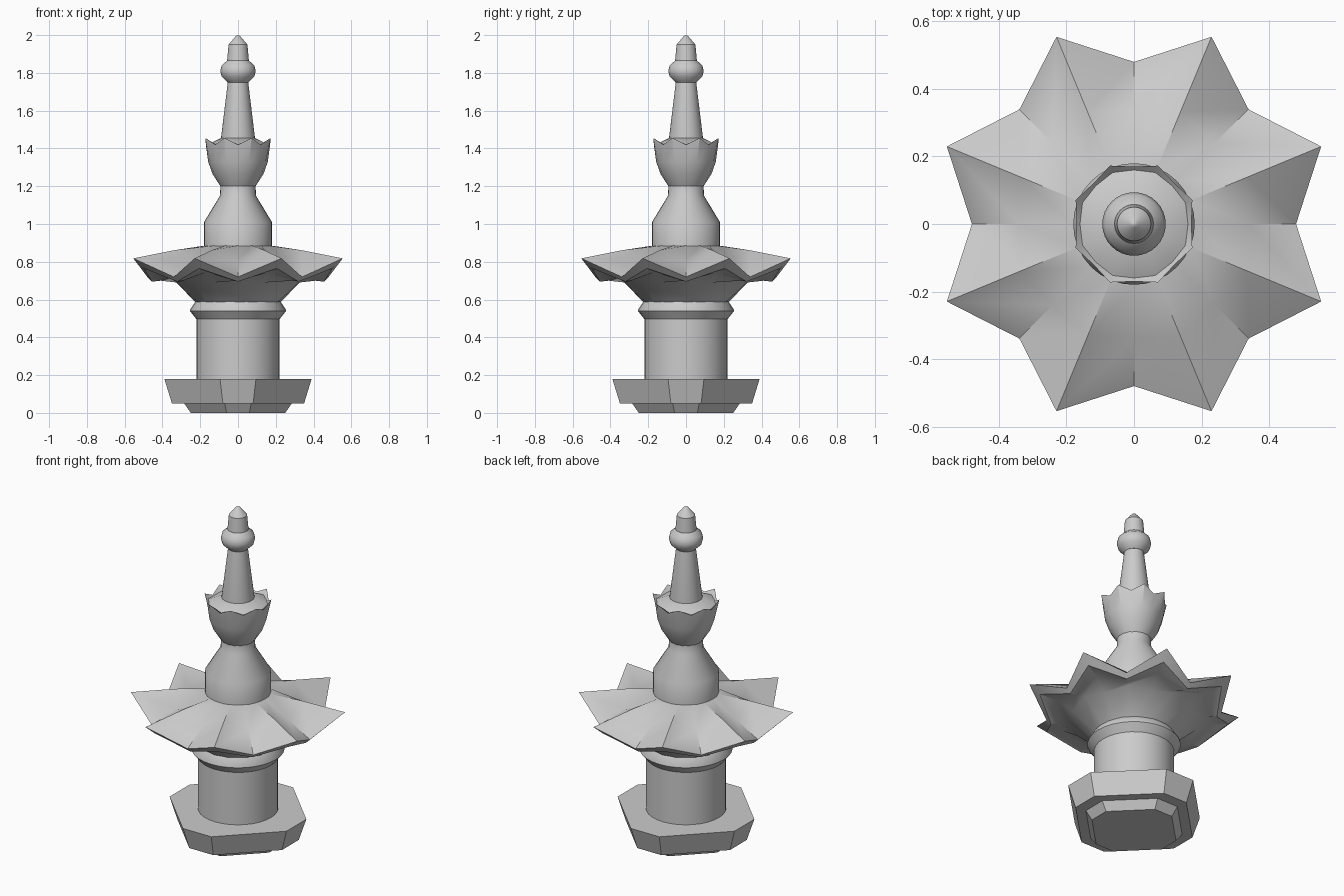
import bpy, math

if "Cube" in bpy.data.objects:
    bpy.data.objects.remove(bpy.data.objects["Cube"])


def skin(name, rings, smooth=35):
    """Bridge a list of equal-length vertex rings and cap both ends."""
    n = len(rings[0])
    verts = [v for r in rings for v in r]
    faces = [(k * n + i, k * n + (i + 1) % n, (k + 1) * n + (i + 1) % n, (k + 1) * n + i)
             for k in range(len(rings) - 1) for i in range(n)]
    faces += [tuple(range(n))[::-1], tuple(range((len(rings) - 1) * n, len(rings) * n))]
    me = bpy.data.meshes.new(name)
    me.from_pydata(verts, [], faces)
    me.validate()
    ob = bpy.data.objects.new(name, me)
    bpy.context.collection.objects.link(ob)
    if smooth:
        bpy.ops.object.select_all(action='DESELECT')
        ob.select_set(True)
        bpy.context.view_layer.objects.active = ob
        bpy.ops.object.shade_smooth_by_angle(angle=math.radians(smooth))
    return ob


def circle(r, z, n=32):
    return [(r * math.cos(2 * math.pi * i / n), r * math.sin(2 * math.pi * i / n), z)
            for i in range(n)]


def turned(name, profile, n=32):
    return skin(name, [circle(r, z, n) for r, z in profile])


def petals(name, profile, smooth=30):
    """Eight-pointed rings; each entry is valley r, z and tip r, z."""
    rings = []
    for rv, zv, rt, zt in profile:
        ring = []
        for i in range(16):
            a = math.pi * i / 8
            r, z = (rt, zt) if i % 2 else (rv, zv)
            ring.append((r * math.cos(a), r * math.sin(a), z))
        rings.append(ring)
    return skin(name, rings, smooth)


def diamond(h, c, z):
    """Square turned on its corner with the corners cut off."""
    return [(h, -c, z), (h, c, z), (c, h, z), (-c, h, z),
            (-h, c, z), (-h, -c, z), (-c, -h, z), (c, -h, z)]


# base
skin("foot", [diamond(.25, .06, 0), diamond(.285, .07, .05)], 0)
skin("base_slab", [diamond(.35, .08, .05), diamond(.39, .095, .18)], 0)

# column and collar
turned("column", [(.22, .17), (.22, .50)])
turned("collar", [(.215, .49), (.255, .54), (.255, .545), (.225, .59)])

# large flower: bowl, petal undersides, rim, upper surface
petals("flower", [
    (.22, .58, .22, .58),
    (.35, .715, .35, .69),
    (.41, .70, .44, .745),
    (.455, .695, .54, .765),
    (.48, .72, .60, .818),
    (.34, .80, .36, .862),
    (.18, .885, .18, .885)])

# shoulder
turned("shoulder", [(.18, .87), (.18, 1.01), (.095, 1.15), (.093, 1.21)])

# small flower cup
petals("cup", [
    (.09, 1.195, .09, 1.195),
    (.135, 1.265, .135, 1.265),
    (.158, 1.33, .158, 1.33),
    (.17, 1.42, .187, 1.455),
    (.16, 1.418, .165, 1.425),
    (.09, 1.455, .09, 1.455)])

# spire, bulb and tip
turned("spire", [(.09, 1.44), (.09, 1.455), (.053, 1.76)])
turned("bulb", [(.055, 1.75), (.086, 1.78), (.094, 1.81), (.086, 1.84), (.058, 1.865)])
turned("tip", [(.058, 1.86), (.05, 1.95), (.012, 1.994), (.002, 2.0)])
